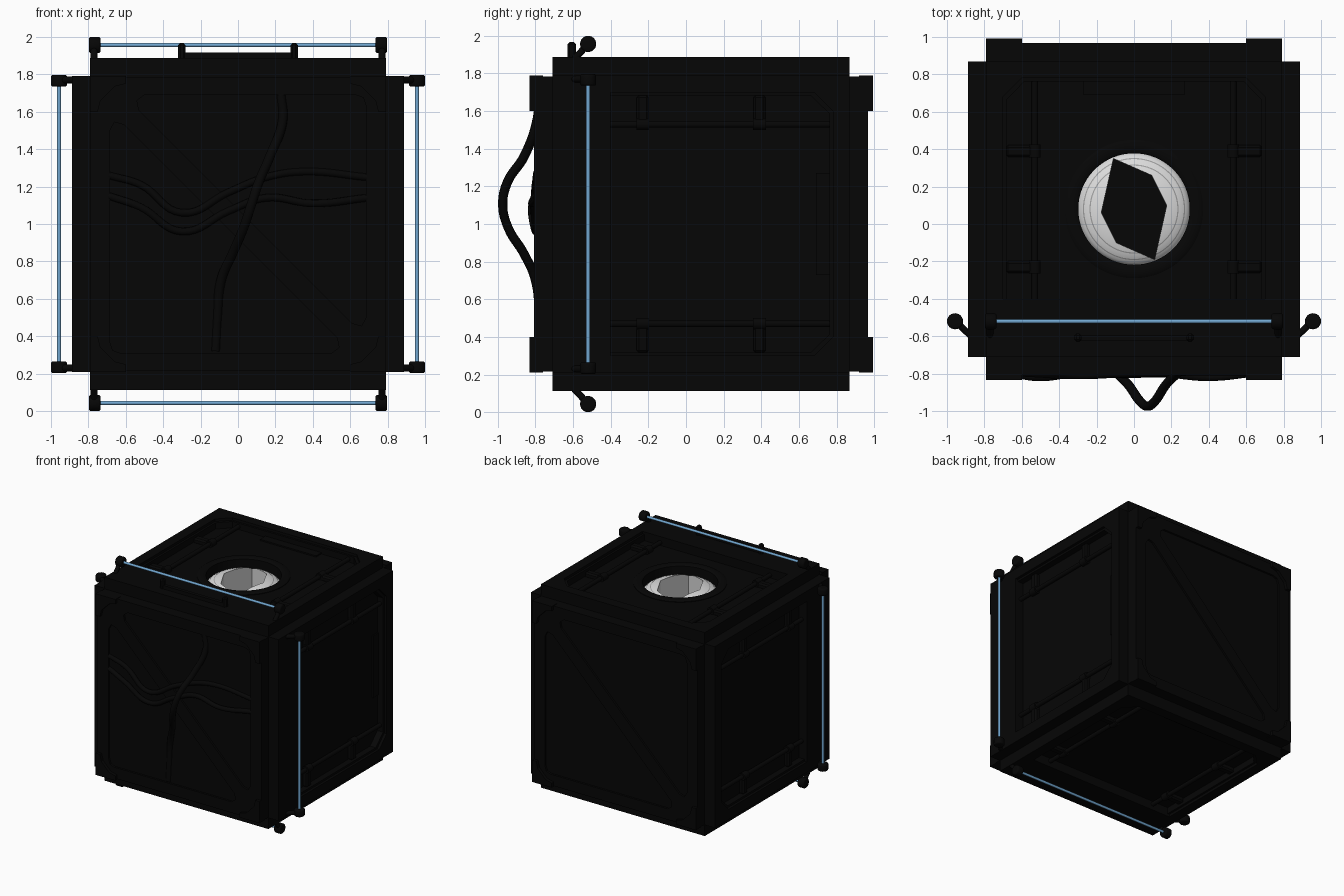
import bpy, bmesh, math
from mathutils import Matrix, Vector

if "Cube" in bpy.data.objects:
    bpy.data.objects.remove(bpy.data.objects["Cube"])


def material(name, rgb):
    m = bpy.data.materials.new(name)
    m.diffuse_color = (*rgb, 1)
    m.use_nodes = True
    m.node_tree.nodes["Principled BSDF"].inputs["Base Color"].default_value = m.diffuse_color
    return m


BLACK = material("black metal", (0.0018, 0.0018, 0.0018))
BLUE = material("blue light", (0.17, 0.39, 0.64))
WHITE = material("pale shell", (0.72, 0.72, 0.72))
GREY = material("grey seam", (0.36, 0.36, 0.36))

# Frames: local z points out of the face being built
CENTRE = Matrix.Translation((0, 0, 1.0))
SIDES = {n: CENTRE @ Matrix.Rotation(math.radians(90 * k), 4, 'Y')
         for k, n in enumerate(("top", "right", "bottom", "left"))}
FRONT = CENTRE @ Matrix.Rotation(math.pi / 2, 4, 'X')
BACK = Matrix.Translation((0, 0.16, 0)) @ Matrix.Rotation(math.pi, 4, 'Z') @ FRONT
TOP = SIDES["top"]


def finish(name, bm, mat, frame, smooth=False):
    me = bpy.data.meshes.new(name)
    bmesh.ops.recalc_face_normals(bm, faces=bm.faces)
    bm.transform(frame)
    for f in bm.faces:
        f.smooth = smooth
    bm.to_mesh(me)
    bm.free()
    me.materials.append(mat)
    ob = bpy.data.objects.new(name, me)
    bpy.context.collection.objects.link(ob)
    if smooth:
        bpy.ops.object.select_all(action='DESELECT')
        bpy.context.view_layer.objects.active = ob
        ob.select_set(True)
        bpy.ops.object.shade_smooth_by_angle(angle=math.radians(40))
    return ob


def box(name, lo, hi, frame=Matrix(), mat=BLACK, bevel=0):
    bm = bmesh.new()
    lo, hi = Vector(lo), Vector(hi)
    bmesh.ops.create_cube(bm, size=1, matrix=Matrix.Translation((lo + hi) / 2)
                          @ Matrix.Diagonal((*(hi - lo), 1)))
    if bevel:
        bmesh.ops.bevel(bm, geom=bm.edges[:], offset=bevel, segments=1, affect='EDGES')
    return finish(name, bm, mat, frame)


def rod(name, a, b, r, frame=Matrix(), mat=BLACK, sides=16, bevel=0):
    a, b = Vector(a), Vector(b)
    bm = bmesh.new()
    turn = (b - a).to_track_quat('Z', 'Y').to_matrix().to_4x4()
    bmesh.ops.create_cone(bm, cap_ends=True, segments=sides, radius1=r, radius2=r,
                          depth=(b - a).length,
                          matrix=Matrix.Translation((a + b) / 2) @ turn)
    if bevel:
        rim = [e for f in bm.faces if len(f.verts) > 4 for e in f.edges]
        bmesh.ops.bevel(bm, geom=rim, offset=bevel, segments=3, profile=0.5, affect='EDGES')
    return finish(name, bm, mat, frame, True)


def curve_mesh(name, cu, frame, smooth):
    tmp = bpy.data.objects.new("tmp", cu)
    bpy.context.collection.objects.link(tmp)
    bpy.context.view_layer.update()
    me = bpy.data.meshes.new_from_object(tmp.evaluated_get(bpy.context.evaluated_depsgraph_get()))
    bpy.data.objects.remove(tmp)
    bm = bmesh.new()
    bm.from_mesh(me)
    bmesh.ops.remove_doubles(bm, verts=bm.verts, dist=1e-5)
    return finish(name, bm, BLACK, frame, smooth)


def plate(name, loops, z0, z1, frame):
    """Flat plate; loops after the first are holes."""
    cu = bpy.data.curves.new(name, 'CURVE')
    cu.dimensions, cu.fill_mode, cu.extrude = '2D', 'BOTH', (z1 - z0) / 2
    for loop in loops:
        s = cu.splines.new('POLY')
        s.points.add(len(loop) - 1)
        for p, c in zip(s.points, loop):
            p.co = (*c, 0, 1)
        s.use_cyclic_u = True
    return curve_mesh(name, cu, frame @ Matrix.Translation((0, 0, (z0 + z1) / 2)), False)


def cable(name, pts, r):
    cu = bpy.data.curves.new(name, 'CURVE')
    cu.dimensions, cu.bevel_depth, cu.bevel_resolution = '3D', r, 3
    s = cu.splines.new('BEZIER')
    s.resolution_u = 8
    s.bezier_points.add(len(pts) - 1)
    for p, c in zip(s.bezier_points, pts):
        p.co = c
        p.handle_left_type = p.handle_right_type = 'AUTO'
    return curve_mesh(name, cu, Matrix(), True)


def spin_profile(profile):
    """Spin an (r, z) profile about the lens axis."""
    bm = bmesh.new()
    vs = [bm.verts.new((r, 0, z)) for r, z in profile]
    es = [bm.edges.new(e) for e in zip(vs, vs[1:])]
    bmesh.ops.spin(bm, geom=vs + es, cent=(0, 0, 0), axis=(0, 0, 1), angle=2 * math.pi, steps=64)
    bmesh.ops.remove_doubles(bm, verts=bm.verts, dist=1e-5)
    return bm


# Core block, with a round lens well in its top layer
well = [(0.3 * math.cos(math.tau * i / 64), 0.08 + 0.3 * math.sin(math.tau * i / 64)) for i in range(64)]
deck = [(-0.79, -0.79), (0.79, -0.79), (0.79, 0.95), (-0.79, 0.95)]
box("core", (-0.79, -0.79, 0.215), (0.79, 0.95, 1.55))
plate("core_top", [deck, well], 0.55, 0.785, TOP)

# Four side faces, each with a recess, rails, clamps and a light rod
outer = [(-0.79, -0.71), (0.79, -0.71), (0.79, 0.87), (-0.79, 0.87)]
recess = [(-0.7, -0.4), (0.7, -0.4), (0.7, 0.68), (0.6, 0.78), (-0.6, 0.78), (-0.7, 0.68)]
inner = [(x * 0.975, y - 0.017 if y > 0 else y) for x, y in recess]
for side, F in SIDES.items():
    plate(side + "_frame", [outer, recess], 0.78, 0.887, F)
    plate(side + "_recess_step", [recess, inner], 0.78, 0.865, F)
    plate(side + "_recess_floor", [recess] + ([well] if side == "top" else []), 0.78, 0.81, F)
    box(side + "_end_bar", (-0.27, 0.69, 0.8), (0.27, 0.765, 0.822), F)
    for m in (-1, 1):
        rod(side + "_rail", (m * 0.53, -0.4, 0.835), (m * 0.53, 0.77, 0.835), 0.018, F)
        for y in (-0.23, 0.39):
            box(side + "_clamp", (m * 0.6 - 0.085, y - 0.032, 0.8),
                (m * 0.6 + 0.085, y + 0.032, 0.85), F, bevel=0.012)
            rod(side + "_rail_collar", (m * 0.53, y - 0.034, 0.835), (m * 0.53, y + 0.034, 0.835), 0.031, F)
        # Rod end cap and its bent arm
        rod(side + "_rod_cap", (m * 0.735, -0.52, 0.957), (m * 0.797, -0.52, 0.957), 0.043, F,
            sides=24, bevel=0.012)
        rod(side + "_rod_arm", (m * 0.77, -0.6, 0.87), (m * 0.77, -0.53, 0.945), 0.018, F)
    rod(side + "_light_rod", (-0.74, -0.52, 0.957), (0.74, -0.52, 0.957), 0.011, F, BLUE, 12)

# Handle behind the top rod
box("handle_bar", (-0.3, -0.625, 0.87), (0.3, -0.595, 0.918), TOP)
for m in (-1, 1):
    box("handle_tab", (m * 0.3 - 0.02, -0.63, 0.87), (m * 0.3 + 0.02, -0.585, 0.968), TOP, bevel=0.012)

# Front and back plates with two triangular insets and corner brackets
square = [(-0.79, -0.785), (0.79, -0.785), (0.79, 0.785), (-0.79, 0.785)]
tri = [(-0.5, 0.69), (0.63, 0.69), (0.67, 0.675), (0.685, 0.63), (0.685, -0.5),
       (0.66, -0.545), (0.61, -0.53), (-0.53, 0.61), (-0.54, 0.66)]
tri_low = [(-x, -y) for x, y in tri]
bracket = [(0.79, 0.79), (0.6, 0.79), (0.6, 0.75), (0.66, 0.735), (0.735, 0.66), (0.75, 0.6), (0.79, 0.6)]
for face, F in (("front", FRONT), ("back", BACK)):
    plate(face + "_panel", [square, tri, tri_low], 0.78, 0.807, F)
    for sx in (-1, 1):
        for sy in (-1, 1):
            plate(face + "_corner_bracket", [[(sx * x, sy * y) for x, y in bracket]], 0.76, 0.833, F)

# Hanging cables on the front
cable("upper_cable", [(-0.69, -0.79, 1.26), (-0.52, -0.80, 1.21), (-0.3, -0.81, 1.06),
                      (-0.05, -0.80, 1.17), (0.15, -0.795, 1.25), (0.35, -0.79, 1.28), (0.69, -0.79, 1.25)], 0.02)
cable("lower_cable", [(-0.69, -0.79, 1.15), (-0.52, -0.82, 1.09), (-0.3, -0.80, 0.96),
                      (-0.05, -0.805, 1.07), (0.15, -0.80, 1.14), (0.4, -0.82, 1.11), (0.69, -0.79, 1.14)], 0.02)
cable("loose_cable", [(0.23, -0.78, 1.69), (0.24, -0.79, 1.56), (0.17, -0.86, 1.36), (0.11, -0.95, 1.22),
                      (0.07, -0.974, 1.1), (0.03, -0.945, 0.98), (-0.03, -0.86, 0.84), (-0.09, -0.80, 0.7),
                      (-0.11, -0.78, 0.5), (-0.12, -0.78, 0.32)], 0.025)

# Lens: dark collar around a sunken pale dome
LENS = TOP @ Matrix.Translation((0, 0.08, 0))


def dome_z(r):
    return 0.715 + 0.09 * math.sqrt(max(0, 1 - (r / 0.3) ** 2))


finish("lens_collar", spin_profile([(0.37, 0.8), (0.37, 0.815), (0.355, 0.824), (0.31, 0.824),
                                    (0.298, 0.815), (0.298, 0.72)]), BLACK, LENS, True)

# Pale dome with an angular opening whose walls drop to the dark well floor
half = [Vector((-0.11, 0.27)), Vector((0.095, 0.18)), Vector((0.175, 0.02))]
hexagon = half + [-p for p in half]
sides = [(p, q - p) for p, q in zip(hexagon, hexagon[1:] + hexagon[:1])]


def inside(co):
    return all(d.cross(co.xy - p) < 1e-5 for p, d in sides)


def cut_opening(bm):
    for p, d in sides:
        bmesh.ops.bisect_plane(bm, geom=bm.verts[:] + bm.edges[:] + bm.faces[:], plane_co=(*p, 0),
                               plane_no=(-d.y, d.x, 0))
    bmesh.ops.delete(bm, geom=[f for f in bm.faces if inside(f.calc_center_median())], context='FACES')


bm = spin_profile([(0.3 * math.cos(math.radians(a)), dome_z(0.3 * math.cos(math.radians(a))))
                   for a in range(0, 91, 6)])
cut_opening(bm)
lip = [e for e in bm.edges if e.is_boundary and inside((e.verts[0].co + e.verts[1].co) / 2)]
walls = bmesh.ops.extrude_edge_only(bm, edges=lip)["geom"]
for v in walls:
    if isinstance(v, bmesh.types.BMVert):
        v.co.z = 0.56
finish("lens_dome", bm, WHITE, LENS, True)

# Thin seams on the dome
for r in (0.27, 0.235):
    bm = spin_profile([(r + d, dome_z(r + d) + 0.003) for d in (-0.003, 0.003)])
    cut_opening(bm)
    finish("lens_seam", bm, GREY, LENS, True)
